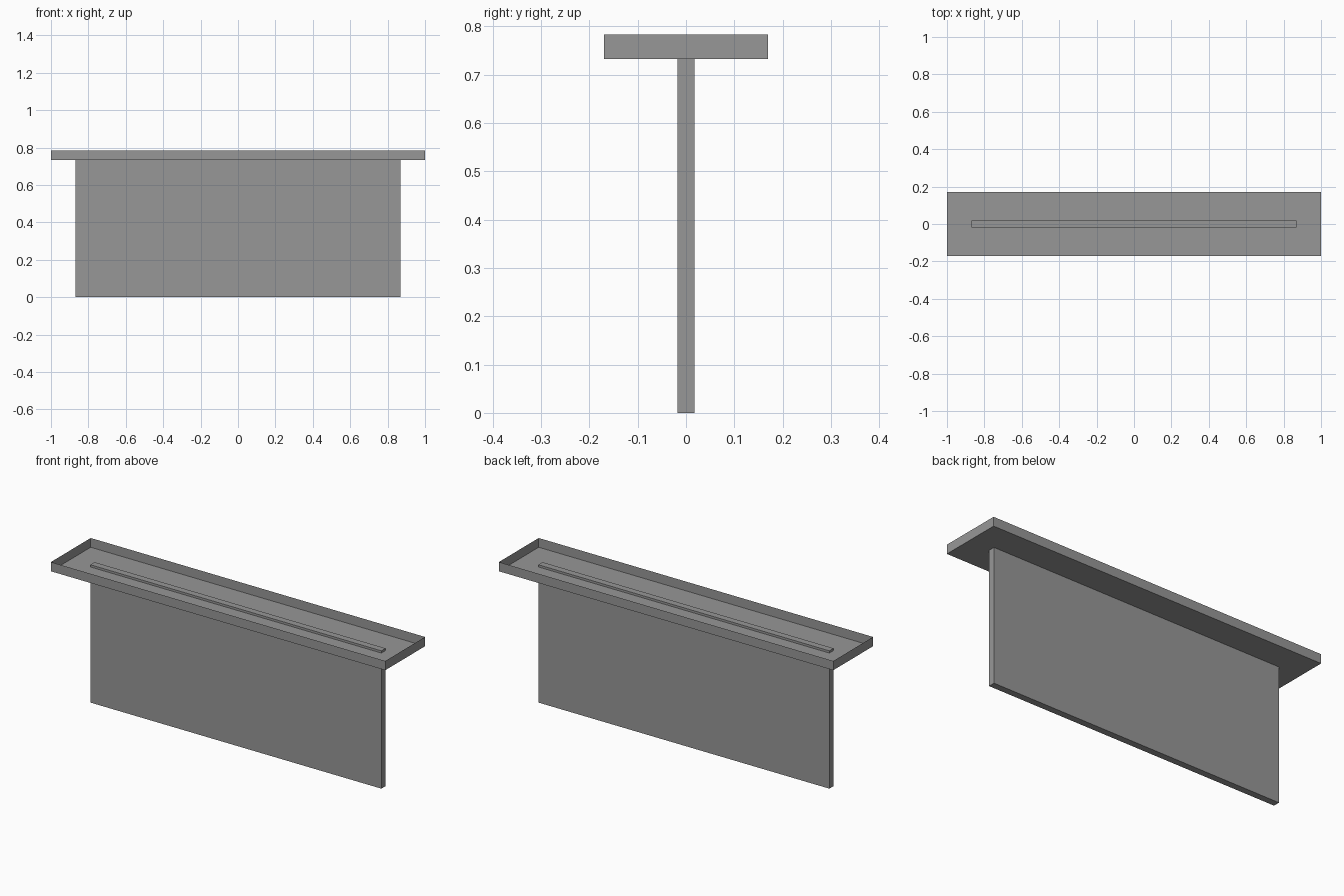
import bpy, bmesh
from mathutils import Matrix, Vector

cube = bpy.data.objects.get("Cube")
if cube:
    bpy.data.objects.remove(cube, do_unlink=True)

# Single grey finish
grey = bpy.data.materials.new("plain_grey")
grey.use_nodes = True
colour = (0.31, 0.31, 0.31, 1)
grey.diffuse_color = colour
grey.node_tree.nodes["Principled BSDF"].inputs["Base Color"].default_value = colour


def add_box(name, size, bottom, open_top=False):
    """Box centred on x and y, resting at the given height."""
    bm = bmesh.new()
    place = Matrix.Translation((0, 0, bottom + size[2] / 2)) @ Matrix.Diagonal(Vector((*size, 1)))
    bmesh.ops.create_cube(bm, size=1, matrix=place)
    bm.normal_update()
    if open_top:
        lid = [f for f in bm.faces if f.normal.z > 0.9]
        bmesh.ops.delete(bm, geom=lid, context='FACES')
    mesh = bpy.data.meshes.new(name)
    bm.to_mesh(mesh)
    bm.free()
    mesh.materials.append(grey)
    obj = bpy.data.objects.new(name, mesh)
    bpy.context.collection.objects.link(obj)
    return obj


tray_floor, tray_height, ridge = 0.733, 0.05, 0.012

# Shallow sheet tray, open at the top
add_box("top_tray", (2, 0.34, tray_height), tray_floor, open_top=True)

# Upright panel whose top edge pokes through the tray floor as a low ridge
add_box("upright_panel", (1.74, 0.036, tray_floor + ridge), 0)
